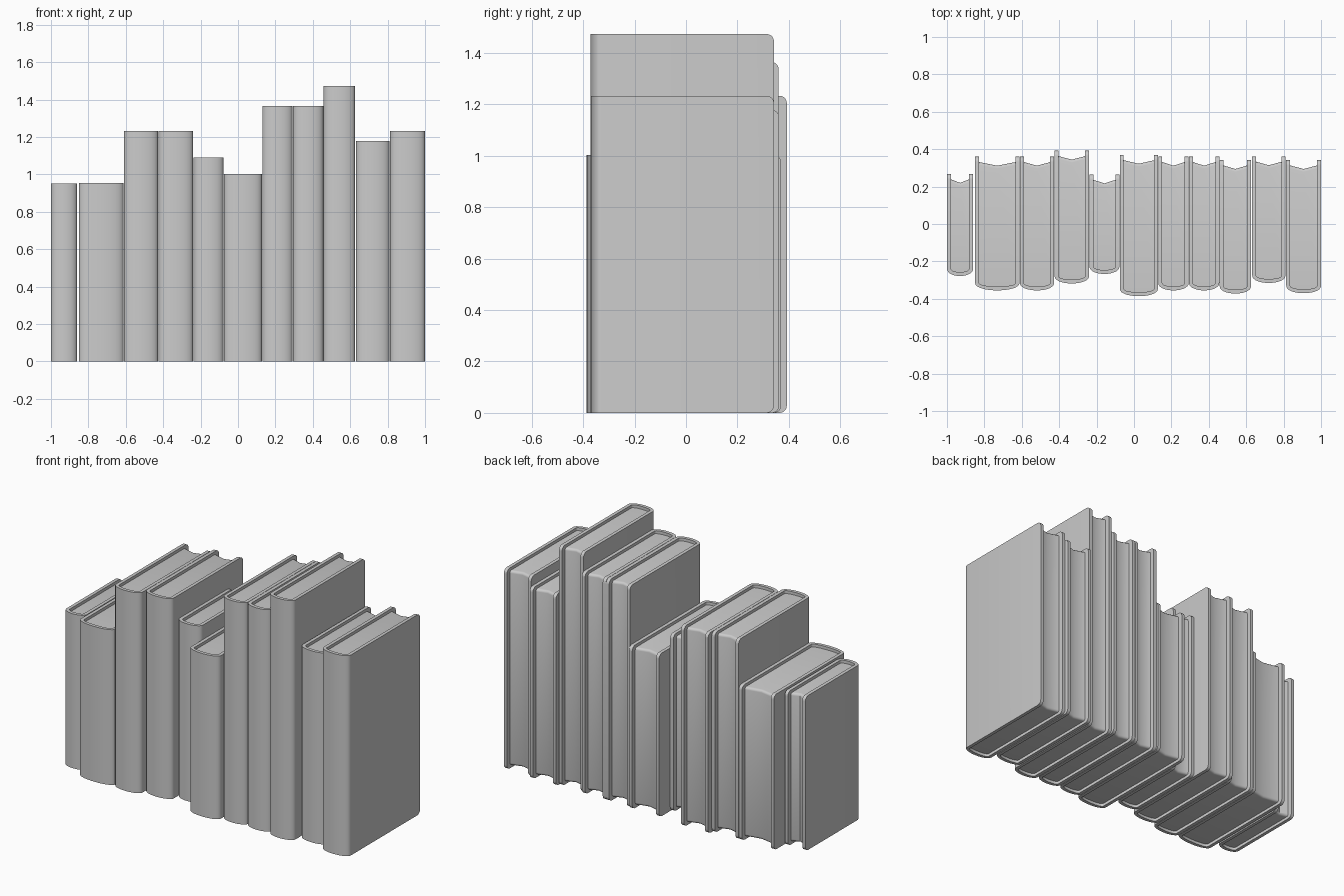
import bpy, bmesh, math

if "Cube" in bpy.data.objects:
    bpy.data.objects.remove(bpy.data.objects["Cube"])

BOARD = 0.021     # cover thickness
RECESS = 0.018    # page block inset at top and bottom
BULGE = 0.04      # how far the spine bows forward
N = 14            # spine segments

# x_left, x_right, y_front, y_back, height
BOOKS = [
    (-1.000, -0.860, -0.278, 0.268, 0.950),
    (-0.850, -0.612, -0.355, 0.360, 0.955),
    (-0.610, -0.427, -0.355, 0.360, 1.233),
    (-0.425, -0.240, -0.318, 0.392, 1.233),
    (-0.238, -0.078, -0.267, 0.265, 1.090),
    (-0.076, 0.128, -0.386, 0.370, 1.003),
    (0.130, 0.292, -0.355, 0.360, 1.365),
    (0.294, 0.456, -0.355, 0.360, 1.365),
    (0.458, 0.626, -0.372, 0.342, 1.473),
    (0.632, 0.810, -0.315, 0.362, 1.178),
    (0.814, 1.000, -0.370, 0.342, 1.233),
]


def spine_arc(x0, x1, y_side, bulge):
    """Flattened half ellipse from left board to right board."""
    c, r = (x0 + x1) / 2, (x1 - x0) / 2
    pts = []
    for i in range(N + 1):
        a = math.pi * i / N
        pts.append((c - r * math.cos(a), y_side - bulge * math.sin(a) ** 0.9))
    return pts


def finish(bm, name):
    bmesh.ops.recalc_face_normals(bm, faces=bm.faces)
    mesh = bpy.data.meshes.new(name)
    bm.to_mesh(mesh)
    bm.free()
    ob = bpy.data.objects.new(name, mesh)
    bpy.context.collection.objects.link(ob)
    bpy.ops.object.select_all(action='DESELECT')
    ob.select_set(True)
    bpy.context.view_layer.objects.active = ob
    bpy.ops.object.shade_smooth_by_angle(angle=math.radians(35))


def cover(name, x0, x1, yf, yb, h):
    """U-shaped shell: two boards joined by a rounded spine."""
    ys = yf + BULGE
    outer = [(x0, yb)] + spine_arc(x0, x1, ys, BULGE) + [(x1, yb)]
    inner = ([(x0 + BOARD, yb)]
             + spine_arc(x0 + BOARD, x1 - BOARD, ys, BULGE - BOARD)
             + [(x1 - BOARD, yb)])
    bm = bmesh.new()
    rings = [[bm.verts.new((o[0], o[1], 0)), bm.verts.new((i[0], i[1], 0)),
              bm.verts.new((i[0], i[1], h)), bm.verts.new((o[0], o[1], h))]
             for o, i in zip(outer, inner)]
    for a, b in zip(rings, rings[1:]):
        for k in range(4):
            m = (k + 1) % 4
            bm.faces.new((a[k], a[m], b[m], b[k]))
    bm.faces.new(rings[0])
    bm.faces.new(rings[-1])
    # round the free corners of both boards
    corners = [e for e in bm.edges
               if all(v.co.y > yb - 1e-4 for v in e.verts)
               and abs(e.verts[0].co.z - e.verts[1].co.z) < 1e-4]
    bmesh.ops.bevel(bm, geom=corners, offset=0.028, segments=5,
                    profile=0.5, affect='EDGES')
    finish(bm, name)


def pages(name, x0, x1, yf, yb, h):
    """Page block with a hollow fore edge."""
    ys = yf + BULGE
    a, b = x0 + BOARD, x1 - BOARD
    prof = spine_arc(a, b, ys, BULGE - BOARD)
    prof += [(b, yb - 0.029), ((a + b) / 2, yb - 0.048), (a, yb - 0.029)]
    bm = bmesh.new()
    base = bm.faces.new([bm.verts.new((x, y, RECESS)) for x, y in prof])
    up = bmesh.ops.extrude_face_region(bm, geom=[base], use_keep_orig=True)
    bmesh.ops.translate(bm, vec=(0, 0, h - 2 * RECESS),
                        verts=[g for g in up['geom']
                               if isinstance(g, bmesh.types.BMVert)])
    # soften the rear rims
    rims = [e for e in bm.edges
            if all(v.co.y > yb - 0.06 for v in e.verts)
            and abs(e.verts[0].co.z - e.verts[1].co.z) < 1e-4]
    bmesh.ops.bevel(bm, geom=rims, offset=0.015, segments=3,
                    profile=0.5, affect='EDGES')
    finish(bm, name)


for n, dims in enumerate(BOOKS, 1):
    cover(f"book_cover_{n}", *dims)
    pages(f"book_pages_{n}", *dims)
